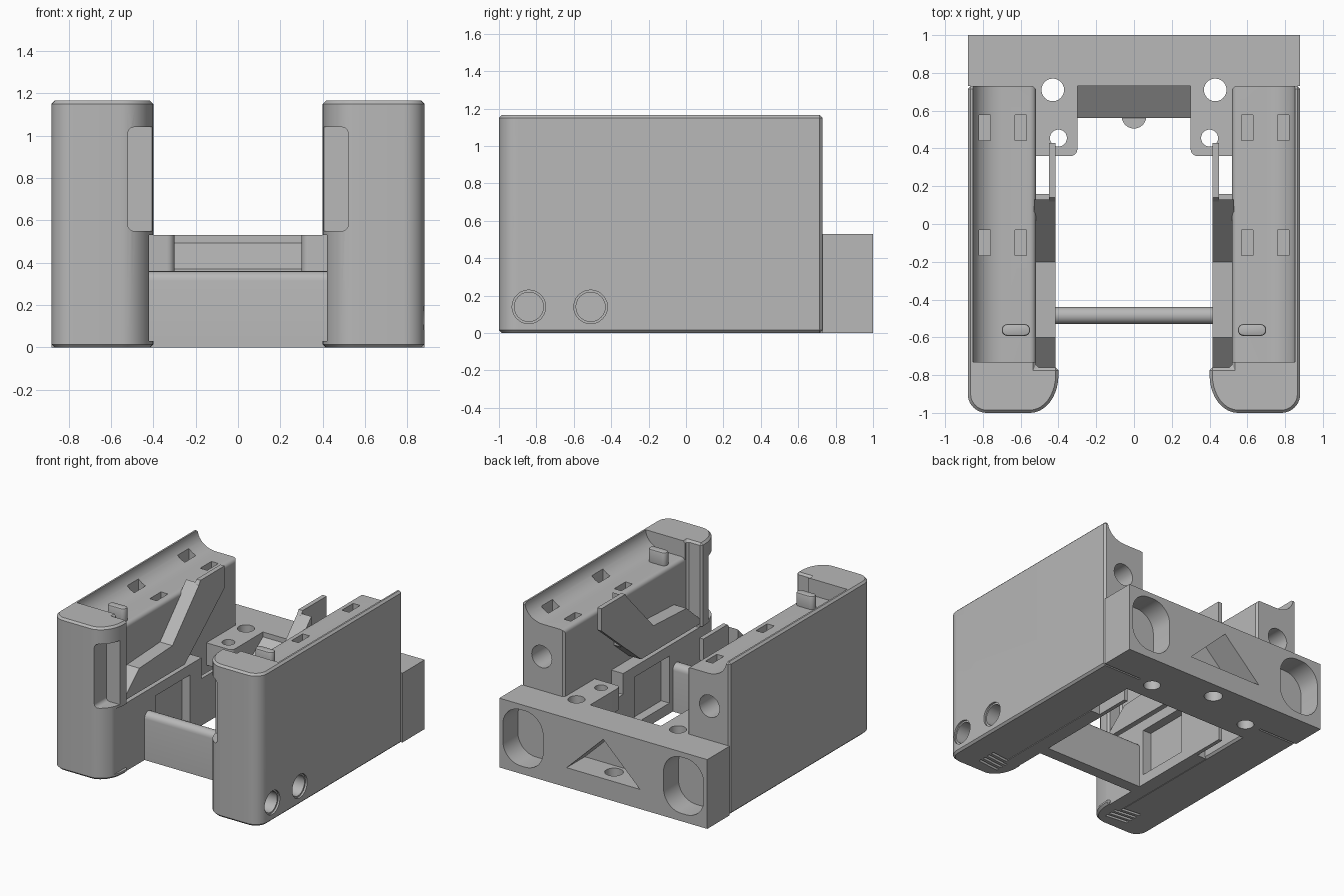
import bpy, bmesh, math
from mathutils import Vector

cube = bpy.data.objects.get("Cube")
if cube:
    bpy.data.objects.remove(cube, do_unlink=True)

grey = bpy.data.materials.new("plain grey")
grey.use_nodes = True
colour = (0.48, 0.48, 0.48, 1)
grey.diffuse_color = colour
grey.node_tree.nodes["Principled BSDF"].inputs["Base Color"].default_value = colour


# Helpers: extrude an outline along an axis, with optional mirroring in x
def prism(name, pts, axis, a, b, side=1):
    place = {"x": lambda u, v, w: (w, u, v),
             "y": lambda u, v, w: (u, w, v),
             "z": lambda u, v, w: (u, v, w)}[axis]
    bm = bmesh.new()
    rings = []
    for w in (a, b):
        ring = []
        for u, v in pts:
            co = Vector(place(u, v, w))
            co.x *= side
            ring.append(bm.verts.new(co))
        rings.append(ring)
        bm.faces.new(ring)
    n = len(pts)
    for i in range(n):
        j = (i + 1) % n
        bm.faces.new((rings[0][i], rings[0][j], rings[1][j], rings[1][i]))
    bmesh.ops.recalc_face_normals(bm, faces=bm.faces)
    me = bpy.data.meshes.new(name)
    bm.to_mesh(me)
    bm.free()
    me.materials.append(grey)
    ob = bpy.data.objects.new(name, me)
    bpy.context.collection.objects.link(ob)
    return ob


def arc(cx, cy, rx, ry, start, end, n=10):
    angles = [math.radians(start + (end - start) * i / n) for i in range(n + 1)]
    return [(cx + rx * math.cos(t), cy + ry * math.sin(t)) for t in angles]


def circle(cx, cy, r):
    return arc(cx, cy, r, r, 0, 345, 23)


def rect(u0, u1, v0, v1):
    return [(u0, v0), (u1, v0), (u1, v1), (u0, v1)]


def rounded(u0, u1, v0, v1, r):
    return (arc(u1 - r, v1 - r, r, r, 0, 90) + arc(u0 + r, v1 - r, r, r, 90, 180)
            + arc(u0 + r, v0 + r, r, r, 180, 270) + arc(u1 - r, v0 + r, r, r, 270, 360))


def apply(ob, mod):
    bpy.ops.object.select_all(action="DESELECT")
    bpy.context.view_layer.objects.active = ob
    ob.select_set(True)
    bpy.ops.object.modifier_apply(modifier=mod.name)


def cut(ob, pts, axis, a, b, side=1):
    cutter = prism("cutter", pts, axis, a, b, side)
    mod = ob.modifiers.new("cut", "BOOLEAN")
    mod.operation, mod.solver, mod.object = "DIFFERENCE", "EXACT", cutter
    apply(ob, mod)
    bpy.data.objects.remove(cutter, do_unlink=True)


def bevel(ob, width, segments=1):
    mod = ob.modifiers.new("bevel", "BEVEL")
    mod.width, mod.segments, mod.limit_method = width, segments, "ANGLE"
    mod.angle_limit = math.radians(50)
    apply(ob, mod)


parts = []

# Rear block with pockets, screw holes and a triangular recess
block = prism("rear_block", rect(-0.88, 0.88, 0.73, 1), "z", 0, 0.53)
parts.append(block)
for s in (1, -1):
    cut(block, rounded(0.51, 0.85, 0.06, 0.49, 0.15), "y", 0.82, 1.1, s)
cut(block, [(0, 0.45), (-0.31, 0.15), (0.31, 0.15)], "y", 0.78, 1.1)
cut(block, circle(0, 0.87, 0.065), "z", -0.1, 0.3)

# Lower middle step with a small nub, and the cross bar
step = prism("rear_step", [(0.56, 0), (0.74, 0), (0.74, 0.5), (0.56, 0.37)], "x", -0.3, 0.3)
nub = prism("rear_nub", circle(0, 0.57, 0.065), "z", 0.2, 0.36)
bar = prism("cross_bar", [(-0.53, 0)] + arc(-0.485, 0.315, 0.045, 0.045, 180, 0)
            + [(-0.44, 0)], "x", -0.45, 0.45)
parts += [step, nub, bar]

for s, label in ((1, "left"), (-1, "right")):
    # Tower with rounded front corners
    outline = ([(0.88, 0.73), (0.52, 0.73), (0.52, -0.76), (0.40, -0.76)]
               + arc(0.55, -0.80, 0.15, 0.20, 180, 270)
               + arc(0.78, -0.90, 0.10, 0.10, 270, 360))
    tower = prism(label + "_tower", outline, "z", 0, 1.165, s)
    bevel(tower, 0.015)
    # Curved cradle along the top
    cradle = ([(0.852, 1.3)] + arc(0.70, 1.165, 0.152, 0.125, 0, -90)
              + arc(0.55, 1.01, 0.03, 0.03, 90, 180, 5) + [(0.45, 1.0), (0.45, 1.3)])
    cut(tower, cradle, "y", -0.73, 0.9, s)
    # Front niche and lower relief
    cut(tower, rounded(0.30, 0.52, 0.55, 1.04, 0.03), "y", -1.1, -0.85, s)
    cut(tower, rect(0.30, 0.42, -1.1, -0.7), "z", 0.03, 0.53, s)
    # Sockets in the cradle
    for x in (0.79, 0.60):
        for y in (0.51, -0.10):
            cut(tower, rect(x - 0.03, x + 0.03, y - 0.068, y + 0.068), "z", 0.95, 1.3, s)
    # Round bore in the rear end
    cut(tower, circle(0.71, 0.79, 0.085), "y", 0.40, 0.9, s)
    # Grip slits under the front
    for i in range(4):
        y = -0.91 + i * 0.045
        cut(tower, [(0.50, y), (0.68, y + 0.02), (0.68, y + 0.042), (0.50, y + 0.022)],
            "z", -0.1, 0.03, s)
    # Side holes exist on the left only
    if s == 1:
        for y in (-0.84, -0.51):
            cut(tower, circle(y, 0.14, 0.09), "x", 0.865, 1.0)
            cut(tower, circle(y, 0.14, 0.078), "x", 0.74, 1.0)
    parts.append(tower)

    # Locating pin
    pin = prism(label + "_pin", rounded(0.55, 0.70, -0.592, -0.53, 0.03), "z", 1.0, 1.14, s)
    bevel(pin, 0.01, 2)
    parts.append(pin)

    # Stepped guide rail and its thin rear tail
    rail = [(-0.77, 0.55), (-0.05, 0.55), (0.13, 0.70), (0.13, 1.10),
            (-0.20, 0.75), (-0.60, 0.73), (-0.77, 0.58)]
    parts.append(prism(label + "_guide_rail", rail, "x", 0.415, 0.53, s))
    tail = [(0.12, 0.69), (0.43, 0.95), (0.43, 1.12), (0.14, 1.12), (0.12, 1.09)]
    parts.append(prism(label + "_rail_tail", tail, "x", 0.415, 0.45, s))

    # Low inner wall with a shallow window, and its thin rear extension
    wall = prism(label + "_inner_wall", rect(-0.80, 0.16, 0, 0.52), "x", 0.42, 0.53, s)
    cut(wall, rect(-0.40, 0.02, 0.08, 0.44), "x", 0.3, 0.49, s)
    parts.append(wall)
    parts.append(prism(label + "_thin_wall", rect(0.15, 0.43, 0, 0.36), "x", 0.42, 0.45, s))

    # Rear bracket carrying two screw holes
    shape = ([(0.55, 0.75), (0.30, 0.75)] + arc(0.335, 0.395, 0.035, 0.035, 180, 270, 5)
             + [(0.55, 0.36)])
    bracket = prism(label + "_bracket", shape, "z", 0.36, 0.53, s)
    cut(bracket, circle(0.40, 0.455, 0.045), "z", 0.2, 0.7, s)
    cut(bracket, circle(0.43, 0.71, 0.06), "z", 0.2, 0.7, s)
    foot = prism(label + "_bracket_foot", rect(0.29, 0.55, 0.56, 0.735), "z", 0, 0.36, s)
    cut(foot, circle(0.43, 0.71, 0.06), "z", -0.1, 0.7, s)
    cut(block, circle(0.43, 0.71, 0.06), "z", -0.1, 0.7, s)
    parts += [bracket, foot]

# Smooth the curves, keep the edges sharp
bpy.ops.object.select_all(action="DESELECT")
for ob in parts:
    ob.select_set(True)
bpy.context.view_layer.objects.active = parts[0]
bpy.ops.object.shade_smooth_by_angle(angle=math.radians(30))
